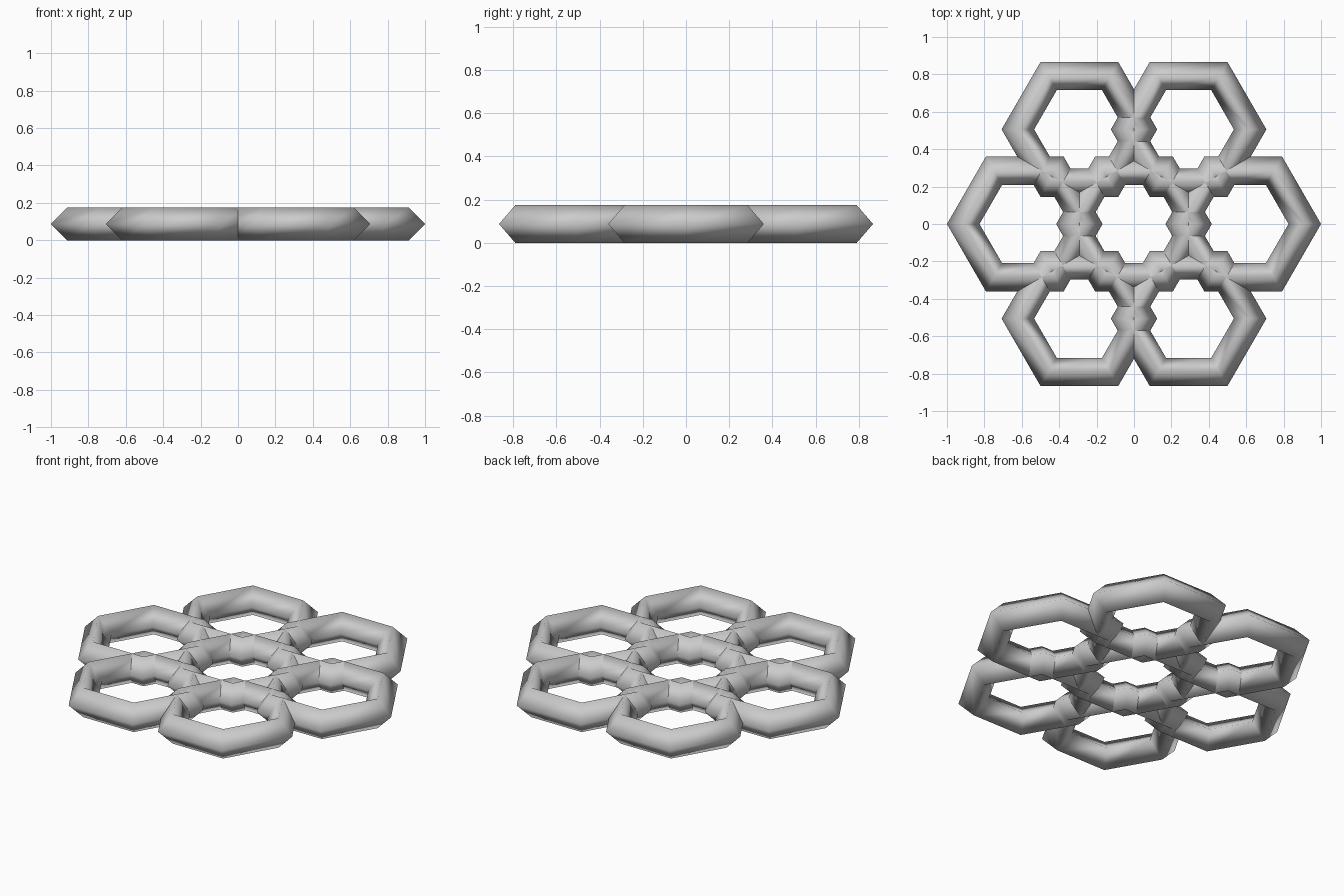
import bpy
import bmesh
import math

cube = bpy.data.objects.get("Cube")
if cube:
    bpy.data.objects.remove(cube, do_unlink=True)

MAJOR, MINOR = 0.329, 0.087   # ring radius and tube radius
SPACING = 0.584               # centre of the flower to centre of an outer ring
SIDES, TUBE_SIDES = 6, 4

grey = bpy.data.materials.new("plain_grey")
grey.use_nodes = True
colour = (0.6, 0.6, 0.6, 1)
grey.diffuse_color = colour
grey.node_tree.nodes["Principled BSDF"].inputs["Base Color"].default_value = colour


def hex_ring(name, x, y):
    """Six-sided ring with a diamond tube section, smooth shaded."""
    bm = bmesh.new()
    loops = []
    for i in range(SIDES):
        a = math.tau * i / SIDES
        loop = []
        for j in range(TUBE_SIDES):
            b = math.tau * j / TUBE_SIDES
            r = MAJOR + MINOR * math.cos(b)
            loop.append(bm.verts.new((r * math.cos(a), r * math.sin(a), MINOR * math.sin(b))))
        loops.append(loop)
    for i in range(SIDES):
        here, there = loops[i], loops[(i + 1) % SIDES]
        for j in range(TUBE_SIDES):
            k = (j + 1) % TUBE_SIDES
            face = bm.faces.new((here[j], there[j], there[k], here[k]))
            face.smooth = True
    bmesh.ops.recalc_face_normals(bm, faces=bm.faces)
    mesh = bpy.data.meshes.new(name)
    bm.to_mesh(mesh)
    bm.free()
    mesh.materials.append(grey)
    obj = bpy.data.objects.new(name, mesh)
    obj.location = (x, y, MINOR)
    bpy.context.collection.objects.link(obj)


# Centre ring with six overlapping rings around it
hex_ring("centre_ring", 0, 0)
for n in range(6):
    angle = math.tau * n / 6
    hex_ring(f"outer_ring_{n + 1}", SPACING * math.cos(angle), SPACING * math.sin(angle))
